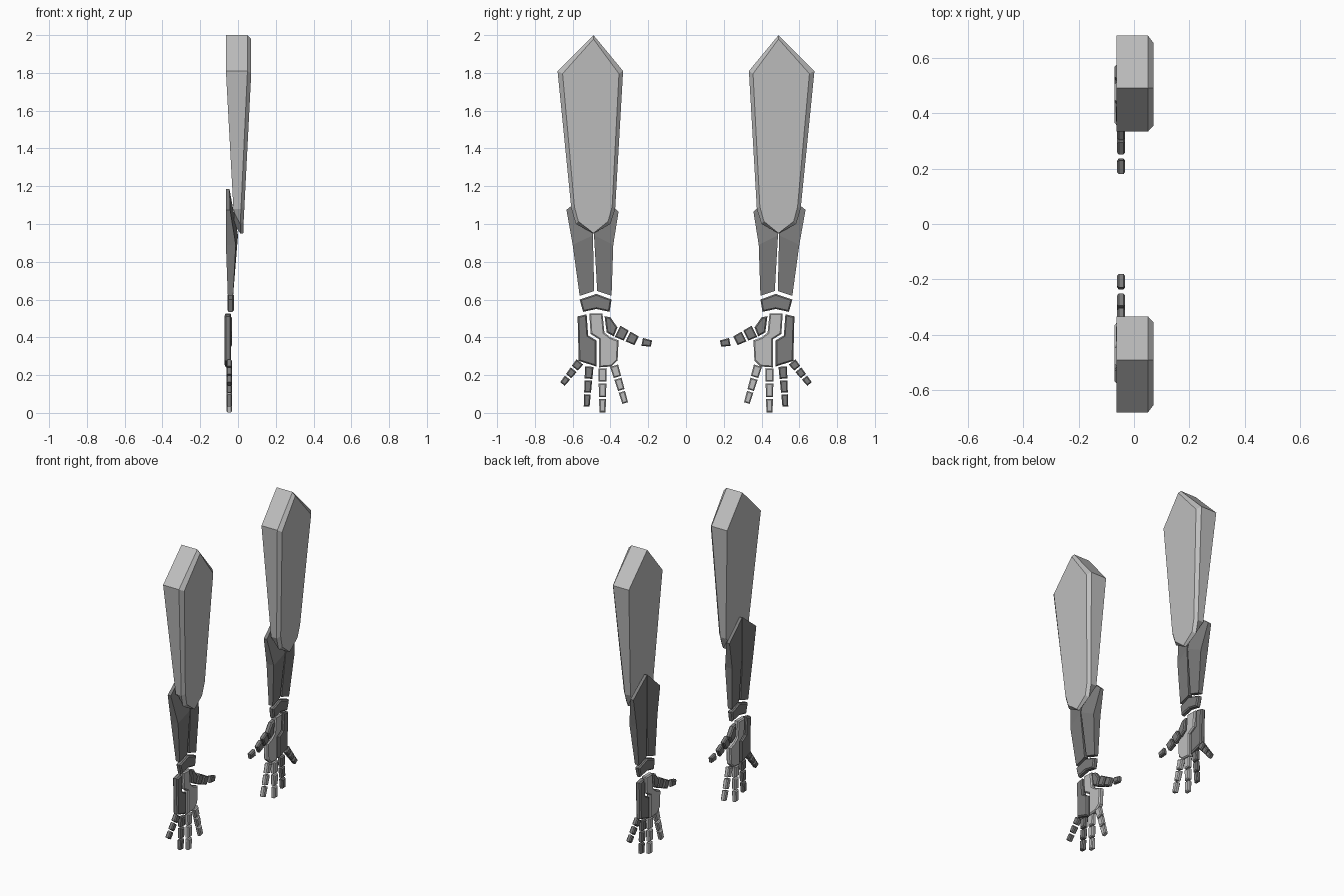
import bpy, bmesh
from mathutils import Vector

cube = bpy.data.objects.get("Cube")
if cube:
    bpy.data.objects.remove(cube)


def make_material(name, value):
    m = bpy.data.materials.new(name)
    m.use_nodes = True
    col = (value, value, value, 1)
    m.diffuse_color = col
    m.node_tree.nodes["Principled BSDF"].inputs["Base Color"].default_value = col
    return m


LIGHT = make_material("light grey", 0.52)
DARK = make_material("dark grey", 0.2)


def loft(name, rings, mat, bevel=0.0):
    """Join matching rings of (x, y, z) points; optionally chamfer both end rims."""
    bm = bmesh.new()
    loops = [[bm.verts.new(p) for p in ring] for ring in rings]
    n = len(loops[0])
    caps = [bm.faces.new(loops[0]), bm.faces.new(loops[-1])]
    for a, b in zip(loops, loops[1:]):
        for i in range(n):
            j = (i + 1) % n
            bm.faces.new((a[i], a[j], b[j], b[i]))
    bmesh.ops.recalc_face_normals(bm, faces=bm.faces)
    if bevel:
        rim = list({e for f in caps for e in f.edges})
        bmesh.ops.bevel(bm, geom=rim, offset=bevel, segments=1,
                        affect='EDGES', profile=0.5)
    mesh = bpy.data.meshes.new(name)
    bm.to_mesh(mesh)
    bm.free()
    mesh.materials.append(mat)
    ob = bpy.data.objects.new(name, mesh)
    bpy.context.collection.objects.link(ob)
    return ob


def plate(name, outline, x0, x1, side, mat, bevel=0.007):
    rings = [[(x, side * y, z) for y, z in outline] for x in (x0, x1)]
    return loft(name, rings, mat, bevel)


def digit(name, start, end, w0, w1, side, mat, count=3, gap=0.01):
    """Row of tapering chamfered segments from start to end."""
    a, b = Vector(start), Vector(end)
    d = (b - a).normalized()
    across = Vector((-d.y, d.x))
    step = ((b - a).length + gap) / count
    for k in range(count):
        p = a + d * step * k
        q = p + d * (step - gap)
        wp = w0 + (w1 - w0) * k / count
        wq = w0 + (w1 - w0) * (k + 0.8) / count
        pts = [p + across * wp / 2, p - across * wp / 2,
               q - across * wq / 2, q + across * wq / 2]
        plate(f"{name}_segment_{k + 1}", [tuple(v) for v in pts],
              -0.061, -0.032, side, mat, 0.006)


def upper_arm(tag, s):
    outline = [(.49, 2), (.333, 1.81), (.375, 1.08), (.4, 1), (.49, .935),
               (.583, 1), (.607, 1.08), (.68, 1.81)]

    def depth(top, low, z):
        return low + (top - low) * min(1, max(0, (z - 1) / .81))

    back, rim, face = [], [], []
    for y, z in outline:
        zb = z + .06 if z < 1.05 else z
        back.append((depth(-.064, -.02, z), s * y, zb))
        rim.append((depth(.05, .012, z), s * y, z + (.015 if z < 1 else 0)))
        face.append((depth(.07, .03, z), s * (.49 + (y - .49) * .86),
                     1.4 + (z - 1.4) * .965))
    loft(tag + "_upper_arm", [back, rim, face], LIGHT)


def forearm(tag, s):
    # two folded half shells: centre y, shoulder, fold, foot
    halves = {"outer": [(.493, .633, 1.075), (.6, .89), (.563, .62), .486],
              "inner": [(.487, .357, 1.065), (.385, .89), (.394, .62), .47]}
    for half, (top, fold, foot, inner) in halves.items():
        c, sy, sz = top
        back = [(-.064, c, 1.185), (-.064, sy, sz), (-.064, *fold),
                (-.054, *foot), (-.054, inner, .645), (-.064, c, .94)]
        fx = [-.045, -.042, -.012, -.026, -.026, 0]
        front = [(x, p[1], p[2]) for x, p in zip(fx, back)]
        rings = [[(x, s * y, z) for x, y, z in r] for r in (back, front)]
        # triangulated front keeps the crease crisp
        ob = loft(f"{tag}_forearm_{half}_shell", rings, DARK)
        bm = bmesh.new()
        bm.from_mesh(ob.data)
        bm.verts.ensure_lookup_table()
        for face in [f for f in bm.faces if len(f.verts) == 6]:
            vs = list(face.verts)
            a, b = [v for v in vs if v.index % 6 in (2, 5)]
            bmesh.utils.face_split(face, a, b)
        bm.to_mesh(ob.data)
        bm.free()


def hand(tag, s):
    plate(tag + "_wrist", [(.563, .6), (.475, .63), (.394, .6), (.405, .535),
                           (.475, .55), (.545, .535)], -.056, -.022, s, DARK)
    plate(tag + "_outer_palm", [(.574, .511), (.526, .522), (.518, .41),
                                (.475, .384), (.475, .246), (.568, .275)],
          -.071, -.036, s, DARK)
    plate(tag + "_main_palm", [(.512, .527), (.442, .527), (.432, .425),
                               (.4, .4), (.357, .384), (.362, .278),
                               (.394, .246), (.46, .241), (.46, .39), (.505, .418)],
          -.07, -.036, s, LIGHT)
    plate(tag + "_thumb_base", [(.431, .512), (.4, .506), (.363, .453),
                                (.382, .405), (.42, .426)], -.065, -.032, s, DARK)
    digit(tag + "_thumb", (.362, .432), (.262, .382), .066, .05, s, DARK, 2)
    digit(tag + "_thumb_tip", (.232, .376), (.183, .367), .042, .032, s, DARK, 1)
    digit(tag + "_index_finger", (.381, .25), (.322, .052), .045, .03, s, LIGHT)
    digit(tag + "_middle_finger", (.442, .236), (.442, .003), .045, .032, s, LIGHT)
    digit(tag + "_ring_finger", (.512, .245), (.526, .034), .045, .03, s, DARK)
    digit(tag + "_little_finger", (.562, .27), (.654, .153), .045, .03, s, DARK)


for tag, s in (("front", -1), ("rear", 1)):
    upper_arm(tag, s)
    forearm(tag, s)
    hand(tag, s)
